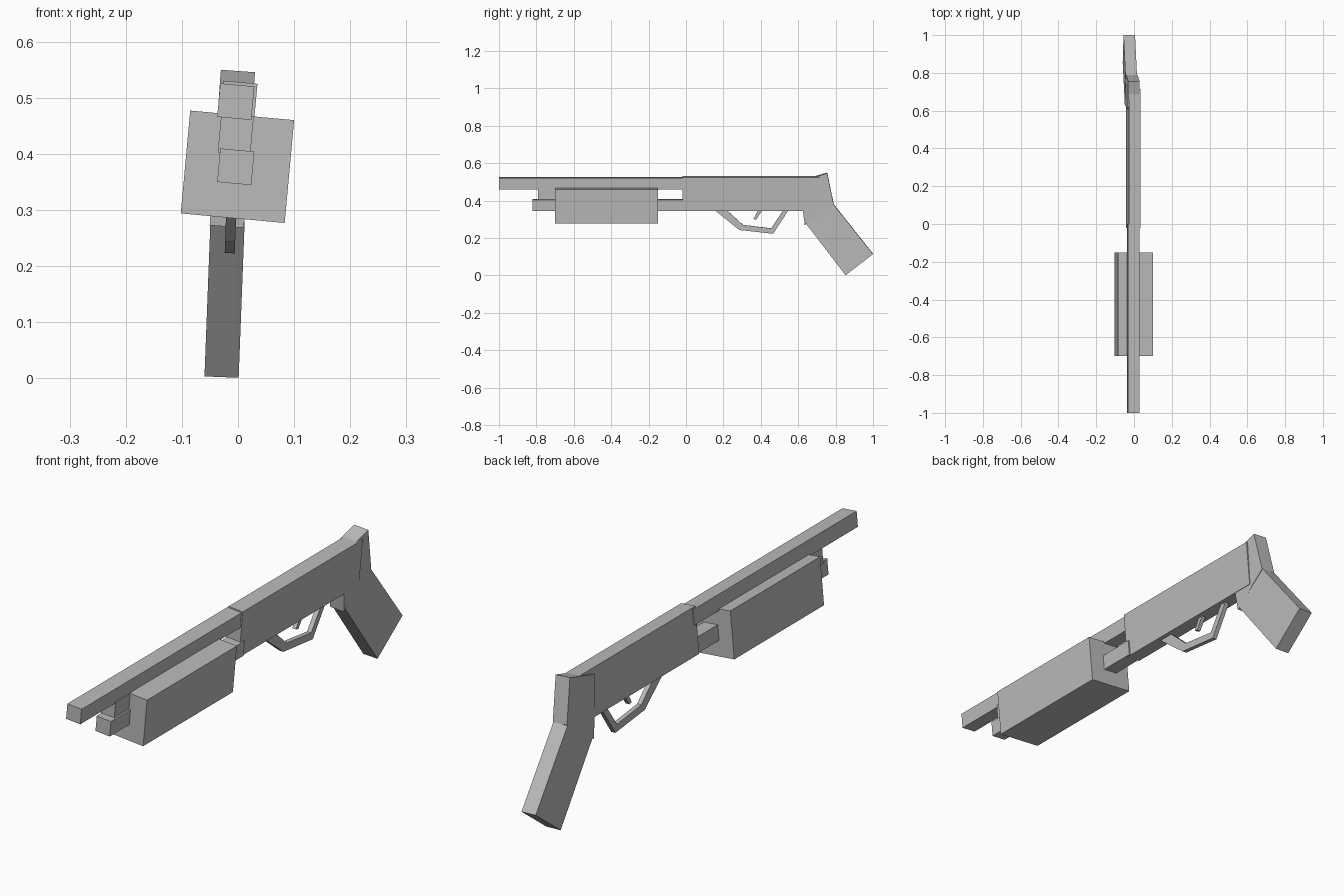
import bpy
import bmesh
from math import radians
from mathutils import Matrix

if "Cube" in bpy.data.objects:
    bpy.data.objects.remove(bpy.data.objects["Cube"])

grey = bpy.data.materials.new("plain_grey")
grey.use_nodes = True
colour = (0.5, 0.5, 0.5, 1)
grey.diffuse_color = colour
grey.node_tree.nodes["Principled BSDF"].inputs["Base Color"].default_value = colour

ROLL = 5.25  # the parts lean slightly to the left side


def prism(name, outline, width, x, pivot_z, roll=ROLL):
    """Extrude a side outline of (y, z) points across x, then roll it about its own axis."""
    bm = bmesh.new()
    face = bm.faces.new([bm.verts.new((-width / 2, y, z - pivot_z)) for y, z in outline])
    side = bmesh.ops.extrude_face_region(bm, geom=[face])["geom"]
    bmesh.ops.translate(bm, vec=(width, 0, 0),
                        verts=[v for v in side if isinstance(v, bmesh.types.BMVert)])
    bmesh.ops.recalc_face_normals(bm, faces=bm.faces)
    bm.transform(Matrix.Translation((x, 0, pivot_z)) @ Matrix.Rotation(radians(roll), 4, "Y"))
    mesh = bpy.data.meshes.new(name)
    bm.to_mesh(mesh)
    bm.free()
    mesh.materials.append(grey)
    obj = bpy.data.objects.new(name, mesh)
    bpy.context.collection.objects.link(obj)
    return obj


def block(name, y0, y1, z0, z1, width, x=-0.004):
    outline = [(y0, z0), (y1, z0), (y1, z1), (y0, z1)]
    return prism(name, outline, width, x, (z0 + z1) / 2)


# Barrel, magazine tube and the bracket joining them
block("barrel", -1.0, 0.0, 0.463, 0.523, 0.061)
block("magazine_tube", -0.82, 0.0, 0.347, 0.407, 0.061)
block("barrel_bracket", -0.79, -0.69, 0.40, 0.47, 0.058)

# Sliding fore grip and receiver body
block("fore_grip", -0.70, -0.15, 0.285, 0.469, 0.186, -0.001)
block("receiver", -0.02, 0.715, 0.346, 0.528, 0.061)

# Stock neck and angled pistol grip
prism("stock_neck", [(0.605, 0.505), (0.755, 0.548), (0.79, 0.38), (0.635, 0.27)],
      0.061, -0.010, 0.41, 4.1)
prism("pistol_grip", [(0.64, 0.28), (0.79, 0.38), (1.0, 0.115), (0.853, 0.002)],
      0.061, -0.019, 0.27, 2.2)

# Trigger guard loop and trigger
prism("trigger_guard",
      [(0.15, 0.352), (0.285, 0.243), (0.466, 0.223), (0.55, 0.352),
       (0.522, 0.352), (0.455, 0.252), (0.305, 0.27), (0.215, 0.352)],
      0.018, -0.012, 0.30, 2)
prism("trigger", [(0.36, 0.302), (0.375, 0.298), (0.41, 0.352), (0.388, 0.352)],
      0.016, -0.010, 0.34, 2)
